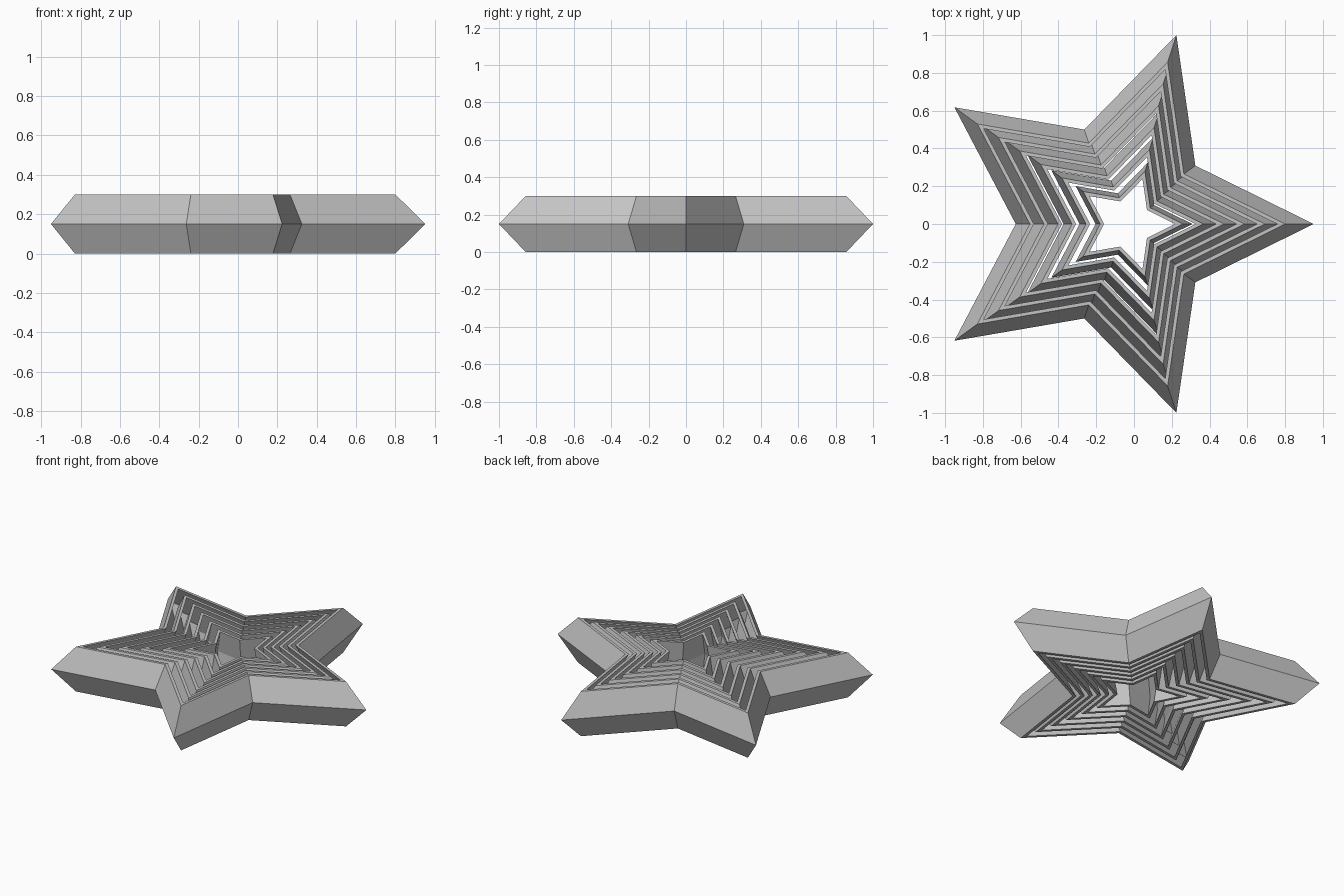
import bpy, bmesh, math

cube = bpy.data.objects.get("Cube")
if cube:
    bpy.data.objects.remove(cube, do_unlink=True)

TIP = 1.0515          # radius of the star points
HEIGHT = 0.3
TOP_SCALE = 0.857     # how far the walls lean in at top and bottom
RIM = 0.042           # wall thickness measured at a point
RINGS = 6
LAST = 0.325          # size of the innermost star

grey = bpy.data.materials.new("plain grey")
grey.use_nodes = True
colour = (0.55, 0.55, 0.55, 1)
grey.diffuse_color = colour
grey.node_tree.nodes["Principled BSDF"].inputs["Base Color"].default_value = colour


def star_loop(bm, radius, centre_x, z):
    """Ten corners of a five-pointed star whose notches sit at half radius."""
    loop = []
    for i in range(10):
        r = radius if i % 2 == 0 else radius / 2
        a = math.radians(36 * i)
        loop.append(bm.verts.new((centre_x + r * math.cos(a), r * math.sin(a), z)))
    return loop


def star_ring(name, size):
    """Thin star-shaped band, widest at mid height."""
    bm = bmesh.new()
    # centring the star's bounding box shifts its centre towards -x
    cx = -size * TIP * (1 - math.cos(math.radians(36))) / 2
    wide, narrow = size * TIP, size * TIP * TOP_SCALE
    section = [(narrow, 0), (wide, HEIGHT / 2), (narrow, HEIGHT),
               (narrow - RIM, HEIGHT), (wide - RIM, HEIGHT / 2), (narrow - RIM, 0)]
    loops = [star_loop(bm, r, cx, z) for r, z in section]
    for k, low in enumerate(loops):
        high = loops[(k + 1) % len(loops)]
        for i in range(10):
            j = (i + 1) % 10
            bm.faces.new((low[i], low[j], high[j], high[i]))
    bmesh.ops.recalc_face_normals(bm, faces=bm.faces)
    mesh = bpy.data.meshes.new(name)
    bm.to_mesh(mesh)
    bm.free()
    mesh.materials.append(grey)
    bpy.context.collection.objects.link(bpy.data.objects.new(name, mesh))


# Nested bands, evenly shrinking towards the middle
for n in range(RINGS):
    star_ring(f"star_ring_{n + 1}", 1 - (1 - LAST) * n / (RINGS - 1))
